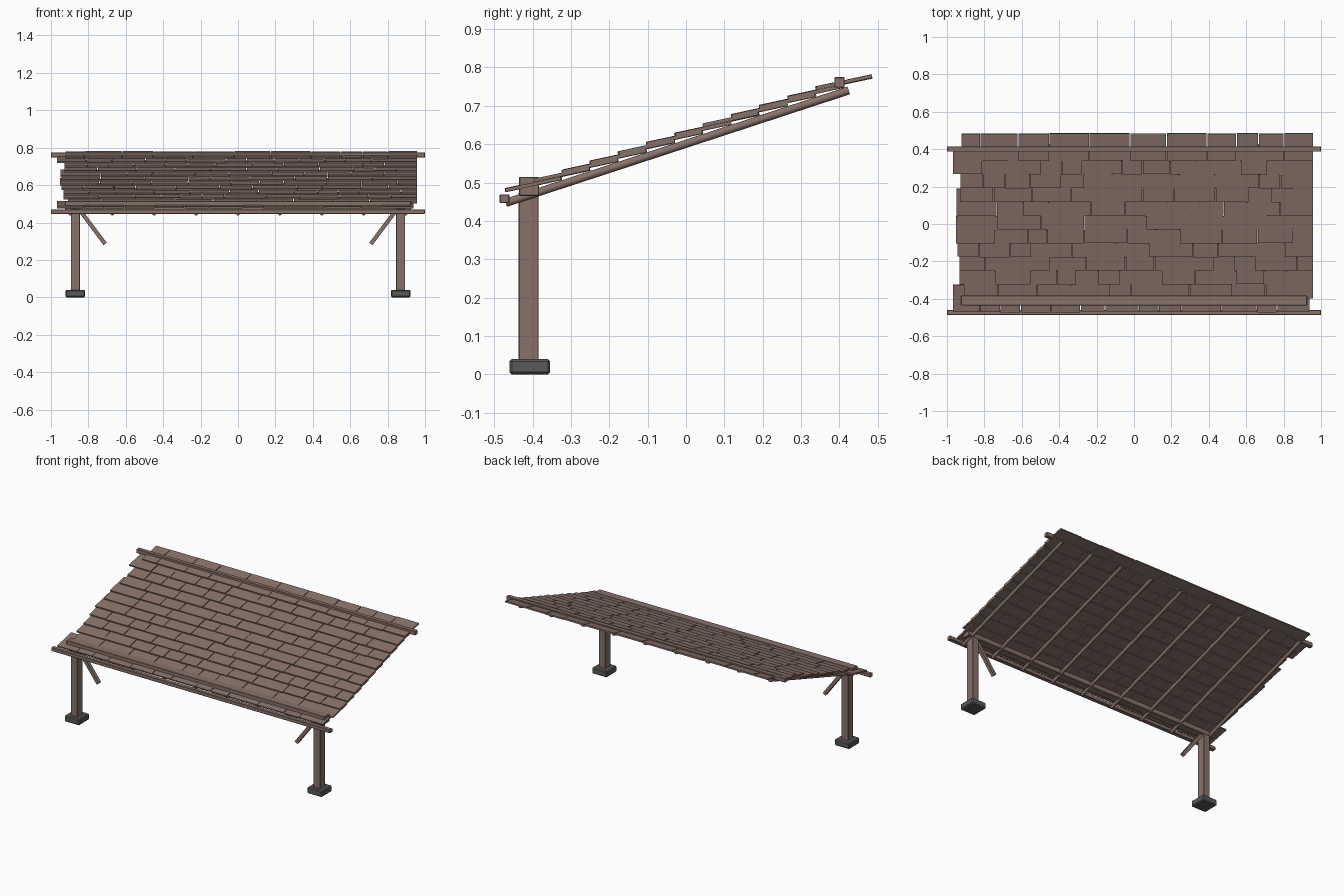
import bpy, math, random
from mathutils import Vector

if "Cube" in bpy.data.objects:
    bpy.data.objects.remove(bpy.data.objects["Cube"])
random.seed(7)


def material(name, rgb):
    m = bpy.data.materials.new(name)
    m.use_nodes = True
    m.diffuse_color = (*rgb, 1)
    m.node_tree.nodes["Principled BSDF"].inputs["Base Color"].default_value = (*rgb, 1)
    return m


wood = material("weathered_wood", (0.245, 0.168, 0.141))
stone = material("grey_stone", (0.1, 0.1, 0.1))


def finish(name, mat, bevel):
    ob = bpy.context.object
    ob.name = name
    ob.data.materials.append(mat)
    if bevel:
        mod = ob.modifiers.new("Bevel", "BEVEL")
        mod.width = bevel
        mod.segments = 1
    return ob


def box(name, centre, size, mat=wood, rot=(0, 0, 0), bevel=0.0):
    bpy.ops.mesh.primitive_cube_add(size=1, location=centre, rotation=rot)
    ob = bpy.context.object
    for v in ob.data.vertices:
        v.co = v.co * Vector(size)
    return finish(name, mat, bevel)


def pole(name, a, b, radius):
    a, b = Vector(a), Vector(b)
    d = b - a
    bpy.ops.mesh.primitive_cylinder_add(vertices=8, radius=radius, depth=d.length,
                                        location=(a + b) / 2)
    bpy.context.object.rotation_euler = d.to_track_quat("Z", "Y").to_euler()
    finish(name, wood, 0)
    bpy.ops.object.shade_smooth_by_angle(angle=math.radians(50))


# Posts, footings and diagonal braces
POST_Y = -0.41
for side, label in ((-1, "right"), (1, "left")):
    x = side * 0.87
    box(label + "_footing", (x, POST_Y + 0.003, 0.02), (0.106, 0.106, 0.04), stone, bevel=0.006)
    box(label + "_post", (x, POST_Y, 0.255), (0.048, 0.052, 0.44), bevel=0.002)
    top, end = Vector((side * 0.845, POST_Y, 0.465)), Vector((side * 0.71, POST_Y, 0.285))
    d = end - top
    box(label + "_brace", (top + end) / 2, (0.022, 0.022, d.length),
        rot=(0, math.atan2(d.x, d.z), 0))

# Horizontal beams
box("post_beam", (0, -0.409, 0.49), (1.85, 0.052, 0.05), bevel=0.002)
box("front_purlin", (0, -0.473, 0.458), (2, 0.026, 0.023), bevel=0.002)
box("back_purlin", (0, 0.4, 0.761), (2, 0.027, 0.027), bevel=0.002)

# Round rafters
for i in range(-4, 5):
    x = i * 0.224
    pole("rafter", (x, -0.47, 0.447), (x, 0.424, 0.74), 0.0105)

# Overlapping rows of roof shingles, with ragged ends on the right side
LEFT_ENDS = (-0.97, -0.91, -0.935, -0.935, -0.945, -0.955,
             -0.945, -0.95, -0.93, -0.93, -0.97, -0.925)
TILT = math.atan(0.215)
LENGTH, THICK, GAP = 0.148, 0.009, 0.004
for row, start in enumerate(LEFT_ENDS):
    stop = 0.94 if row == 0 else 0.96
    y = -0.47 + row * 0.0736
    z = 0.485 + row * 0.0241
    x = start
    while x < stop - 0.01:
        width = random.uniform(0.1, 0.24)
        if stop - x - width < 0.08:
            width = stop - x
        lift = random.uniform(-0.0015, 0.001)
        centre = Vector((x + width / 2,
                         y + LENGTH / 2 * math.cos(TILT) + random.uniform(-0.002, 0.002),
                         z + LENGTH / 2 * math.sin(TILT) - THICK / 2 + lift))
        box("roof_shingle", centre, (width - GAP, LENGTH, THICK), rot=(TILT, 0, 0))
        x += width
